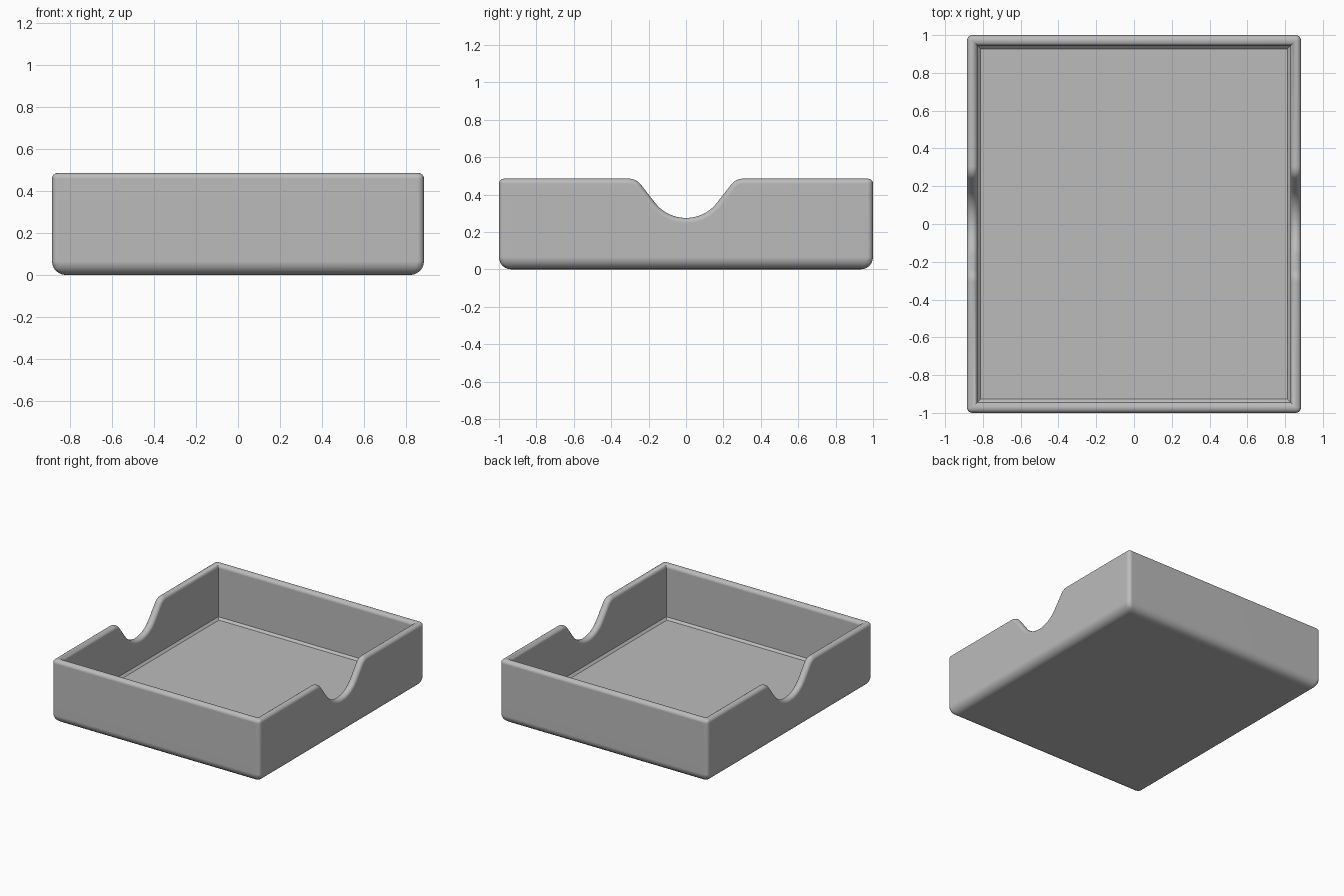
import bpy, bmesh
from math import sin, cos, radians

cube = bpy.data.objects.get("Cube")
if cube:
    bpy.data.objects.remove(cube, do_unlink=True)

X, Y, H = 0.885, 1.0, 0.485        # outer half sizes and height
WALL, FLOOR, FILLET = 0.057, 0.07, 0.016
RIM_R, CORNER_R, BASE_R = 0.027, 0.03, 0.065
XI, YI = X - WALL, Y - WALL

grey = bpy.data.materials.new("plain grey")
grey.diffuse_color = (0.5, 0.5, 0.5, 1)
grey.use_nodes = True
bsdf = next(n for n in grey.node_tree.nodes if n.type == 'BSDF_PRINCIPLED')
bsdf.inputs["Base Color"].default_value = grey.diffuse_color


def notch_profile():
    """Finger notch as (y, z) points: rounded shoulder, slope, round bottom."""
    slope, r_top, r_low, low = 52, 0.08, 0.21, 0.275
    steps = [radians(slope * i / 10) for i in range(11)]
    half = [(-0.305 + r_top * sin(a), H - r_top * (1 - cos(a))) for a in steps]
    half += [(-r_low * sin(a), low + r_low * (1 - cos(a))) for a in reversed(steps)]
    return half + [(-y, z) for y, z in reversed(half[:-1])]


bm = bmesh.new()
weight = bm.edges.layers.float.new("bevel_weight_edge")


def ring(x, y, z):
    return [bm.verts.new(p) for p in ((-x, -y, z), (x, -y, z), (x, y, z), (-x, y, z))]


def round_edge(a, b, radius):
    bm.edges.get((a, b))[weight] = radius / BASE_R


def pairs(loop):
    return zip(loop, loop[1:] + loop[:1])


base, top = ring(X, Y, 0), ring(X, Y, H)
rim, foot = ring(XI, YI, H), ring(XI, YI, FLOOR + FILLET)
floor = ring(XI - FILLET, YI - FILLET, FLOOR)

# Underside, tray floor and the chamfer round it
bm.faces.new(base)
bm.faces.new(floor)
for (a, b), (c, d) in zip(pairs(foot), pairs(floor)):
    bm.faces.new((a, b, d, c))

# Plain front and back walls
for i, j in ((0, 1), (2, 3)):
    for quad in ((base, top), (top, rim), (rim, foot)):
        lo, hi = quad
        bm.faces.new((lo[i], lo[j], hi[j], hi[i]))
    round_edge(top[i], top[j], RIM_R)
    round_edge(rim[i], rim[j], RIM_R)

# Side walls with the notch cut into the rim
notch = notch_profile()
for side, i, j in ((1, 1, 2), (-1, 0, 3)):
    outer = [top[i]] + [bm.verts.new((side * X, y, z)) for y, z in notch] + [top[j]]
    inner = [rim[i]] + [bm.verts.new((side * XI, y, z)) for y, z in notch] + [rim[j]]
    bm.faces.new([base[j], base[i]] + outer)
    bm.faces.new([foot[j], foot[i]] + inner)
    for k in range(len(outer) - 1):
        bm.faces.new((outer[k], outer[k + 1], inner[k + 1], inner[k]))
        round_edge(outer[k], outer[k + 1], RIM_R)
        round_edge(inner[k], inner[k + 1], RIM_R)

# Rounded base edges and upright corners
for a, b in pairs(base):
    round_edge(a, b, BASE_R)
for a, b in zip(base, top):
    round_edge(a, b, CORNER_R)

bmesh.ops.recalc_face_normals(bm, faces=bm.faces)
mesh = bpy.data.meshes.new("tray")
bm.to_mesh(mesh)
bm.free()
mesh.materials.append(grey)
tray = bpy.data.objects.new("tray", mesh)
bpy.context.collection.objects.link(tray)
bpy.ops.object.select_all(action='DESELECT')
tray.select_set(True)
bpy.context.view_layer.objects.active = tray

# Round the edges, then shade smooth with crisp inner corners
bevel = tray.modifiers.new("rounding", 'BEVEL')
bevel.limit_method = 'WEIGHT'
bevel.width = BASE_R
bevel.segments = 6
bevel.use_clamp_overlap = False
bpy.ops.object.modifier_apply(modifier=bevel.name)
bpy.ops.object.shade_smooth_by_angle(angle=radians(35))
normals = tray.modifiers.new("flat walls", 'WEIGHTED_NORMAL')
normals.keep_sharp = True
